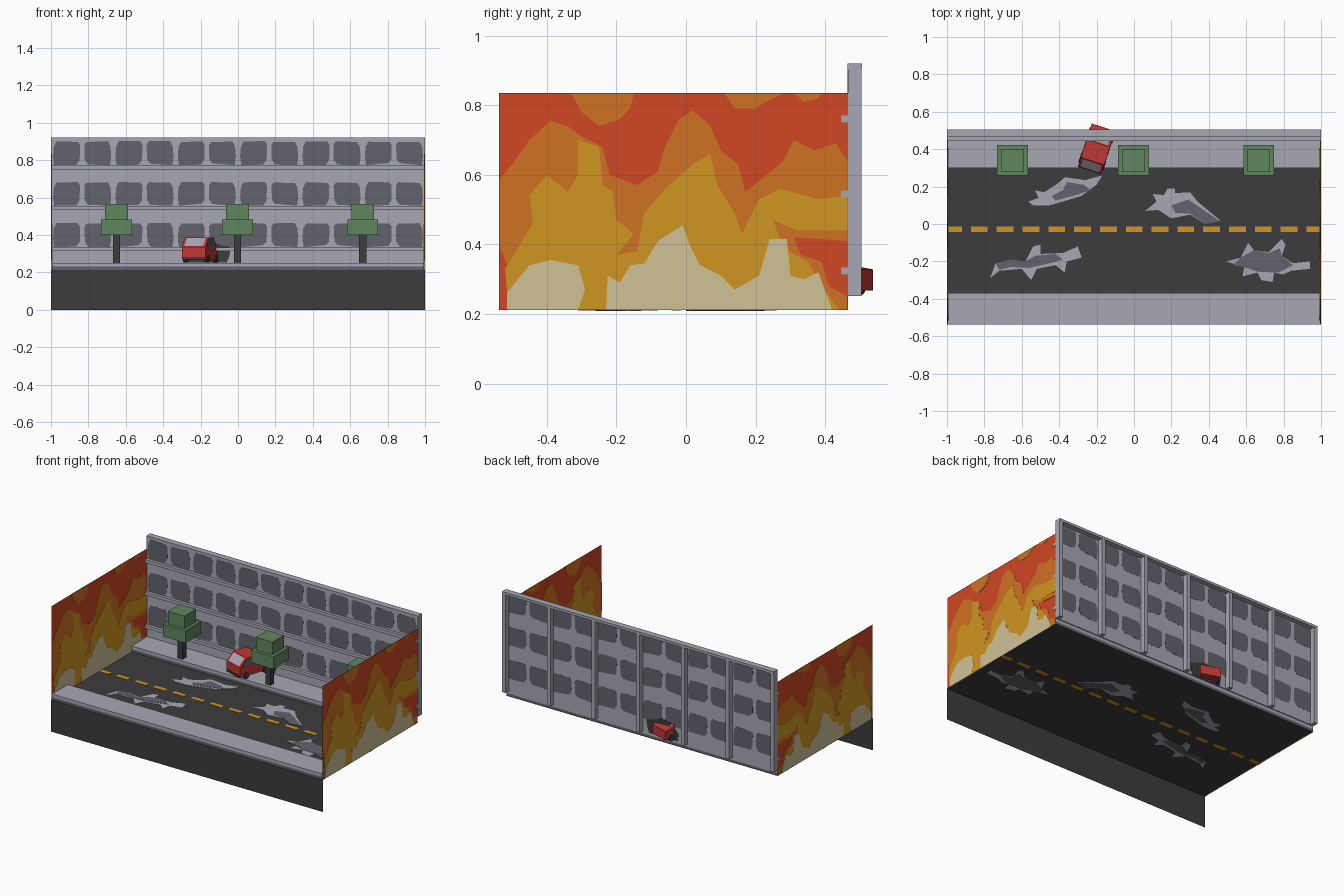
import bpy, bmesh, math, random
from mathutils import Matrix

random.seed(4)


def mat(name, r, g, b):
    m = bpy.data.materials.new(name)
    lin = [((c / 255 + 0.055) / 1.055) ** 2.4 if c > 10 else c / 3295 for c in (r, g, b)]
    m.diffuse_color = (*lin, 1)
    return m


LIGHT = mat("light_concrete", 166, 167, 179)
GREY = mat("dark_concrete", 98, 99, 108)
ASPHALT = mat("asphalt", 60, 60, 60)
GREEN = mat("leaf_green", 96, 134, 95)
RED = mat("car_red", 190, 56, 55)
FLAME = mat("flame_red", 208, 71, 35)
ORANGE = mat("flame_orange", 208, 114, 34)
YELLOW = mat("flame_yellow", 208, 150, 34)
CREAM = mat("flame_cream", 208, 193, 150)


def finish(name, bm, m):
    me = bpy.data.meshes.new(name)
    bm.to_mesh(me)
    bm.free()
    me.materials.append(m)
    ob = bpy.data.objects.new(name, me)
    bpy.context.collection.objects.link(ob)
    return ob


def box(name, x0, x1, y0, y1, z0, z1, m):
    bm = bmesh.new()
    bmesh.ops.create_cube(bm, size=1)
    for v in bm.verts:
        v.co = (x0 + (x1 - x0) * (v.co.x + .5), y0 + (y1 - y0) * (v.co.y + .5),
                z0 + (z1 - z0) * (v.co.z + .5))
    return finish(name, bm, m)


def plate(name, axis, pos, outlines, m, thick=0.0):
    """Flat outlines lying across one axis, thickened evenly to both sides."""
    bm = bmesh.new()
    place = {'x': lambda a, b: (pos, a, b), 'y': lambda a, b: (a, pos, b),
             'z': lambda a, b: (a, b, pos)}[axis]
    for pts in outlines:
        bm.faces.new([bm.verts.new(place(a, b)) for a, b in pts])
    ob = finish(name, bm, m)
    if thick:
        s = ob.modifiers.new("thickness", 'SOLIDIFY')
        s.thickness, s.offset = thick, 0
    return ob


def rect(a0, a1, b0, b1):
    return [(a0, b0), (a1, b0), (a1, b1), (a0, b1)]


# Road, front skirt and lane dashes
plate("road", 'z', .212, [rect(-1, 1, -.537, .465)], ASPHALT)
plate("front_skirt", 'y', -.537, [rect(-1, 1, 0, .212)], ASPHALT)
dashes = [rect(max(-1, -1.01 + i * .138), min(1, -.92 + i * .138), -.042, -.014) for i in range(15)]
plate("lane_dashes", 'z', .212, dashes, YELLOW, .004)

# Sidewalks with a darker curb foot
for side, y0, y1 in (("front", -.536, -.37), ("back", .30, .465)):
    box(side + "_curb", -.995, .995, y0, y1, .213, .23, GREY)
    box(side + "_sidewalk", -.995, .995, y0, y1, .23, .251, LIGHT)

# Rubble patches on the road
rubble = [
    [(-.17, .26), (-.26, .235), (-.37, .25), (-.41, .215), (-.48, .17), (-.53, .18), (-.51, .14),
     (-.565, .12), (-.54, .10), (-.45, .10), (-.38, .12), (-.28, .15), (-.20, .21)],
    [(.06, .07), (.12, .12), (.10, .16), (.16, .155), (.18, .19), (.22, .19), (.22, .165), (.30, .17),
     (.34, .12), (.40, .07), (.46, .02), (.38, .0), (.30, .05), (.20, .03), (.13, .075)],
    [(-.77, -.29), (-.74, -.21), (-.66, -.19), (-.58, -.20), (-.54, -.12), (-.50, -.11), (-.50, -.16),
     (-.38, -.155), (-.30, -.12), (-.28, -.18), (-.36, -.20), (-.37, -.26), (-.42, -.22), (-.52, -.24),
     (-.55, -.30), (-.60, -.24), (-.72, -.25)],
    [(.49, -.20), (.57, -.18), (.61, -.10), (.64, -.14), (.72, -.15), (.79, -.08), (.81, -.11), (.79, -.17),
     (.85, -.21), (.94, -.20), (.94, -.24), (.84, -.25), (.80, -.27), (.75, -.26), (.74, -.31), (.68, -.30),
     (.66, -.26), (.58, -.28), (.59, -.23)]]
rubble_shade = [
    [(-.36, .225), (-.27, .21), (-.23, .18), (-.31, .155), (-.42, .125), (-.44, .15), (-.38, .18)],
    [(.20, .10), (.29, .13), (.35, .09), (.46, .015), (.38, .0), (.30, .055), (.22, .06)],
    [(-.74, -.21), (-.66, -.19), (-.58, -.20), (-.53, -.17), (-.42, -.16), (-.38, -.19), (-.45, -.21),
     (-.56, -.235), (-.66, -.23), (-.72, -.245)],
    [(.57, -.18), (.64, -.14), (.72, -.155), (.78, -.13), (.79, -.17), (.85, -.22), (.77, -.26),
     (.66, -.255), (.59, -.23), (.53, -.22)]]
plate("rubble", 'z', .212, rubble, LIGHT, .004)
plate("rubble_shade", 'z', .212, rubble_shade, GREY, .007)

# Flame backdrops at both ends, layered from red to cream
orange = [
    [(-.537, .40), (-.537, .585), (-.50, .63), (-.45, .70), (-.39, .755), (-.34, .74), (-.30, .71), (-.24, .68),
     (-.22, .60), (-.14, .57), (-.08, .61), (-.06, .68), (-.02, .76), (.02, .785), (.07, .74), (.10, .67),
     (.15, .63), (.17, .55), (.22, .59), (.28, .64), (.31, .70), (.37, .67), (.43, .69), (.464, .64),
     (.464, .41), (.31, .42), (.33, .37), (.39, .35), (.41, .28), (.464, .25), (.464, .212), (-.50, .212),
     (-.51, .33)],
    [(-.33, .835), (-.30, .78), (-.25, .74), (-.19, .76), (-.16, .79), (-.15, .835)],
    [(.11, .835), (.14, .79), (.20, .79), (.23, .81), (.28, .835)],
    [(.31, .835), (.34, .81), (.38, .82), (.39, .835)]]
yellow = [
    [(-.51, .212), (-.52, .33), (-.44, .46), (-.45, .54), (-.40, .60), (-.34, .55), (-.31, .60), (-.31, .70),
     (-.25, .68), (-.24, .57), (-.21, .55), (-.20, .47), (-.15, .43), (-.20, .37), (-.14, .38), (-.12, .49),
     (-.06, .56), (.02, .63), (.07, .66), (.09, .57), (.14, .49), (.16, .43), (.21, .53), (.27, .56),
     (.38, .53), (.464, .54), (.464, .44), (.32, .44), (.25, .47), (.28, .39), (.35, .35), (.39, .28),
     (.44, .212)]]
cream = [
    [(-.515, .212), (-.515, .26), (-.45, .34), (-.39, .355), (-.31, .34), (-.29, .27), (-.31, .212)],
    [(-.23, .212), (-.225, .31), (-.19, .29), (-.16, .34), (-.12, .345), (-.08, .41), (-.01, .455), (.01, .40),
     (.04, .34), (.10, .31), (.14, .27), (.21, .31), (.24, .415), (.29, .415), (.30, .31), (.34, .30),
     (.38, .32), (.42, .212)]]
for side, x in (("left", -.996), ("right", .996)):
    plate(side + "_flame_wall", 'x', x, [rect(-.537, .465, .212, .835)], FLAME)
    for nm, shapes, m, t in (("orange", orange, ORANGE, .003), ("yellow", yellow, YELLOW, .005),
                             ("cream", cream, CREAM, .007)):
        plate(f"{side}_flame_{nm}", 'x', x, shapes, m, t)

# Facade: panel, top cap, ledges in front, pillars behind
box("facade_panel", -1, 1, .465, .471, .251, .918, LIGHT)
box("facade_cap", -1, 1, .464, .506, .903, .92, LIGHT)
for z in (.313, .534, .75):
    box("floor_ledge", -1, 1, .445, .466, z, z + .021, LIGHT)
for i in range(7):
    x = -.987 + i * .329
    box("back_pillar", x - .013, x + .013, .466, .505, .251, .91, LIGHT)

# Rough broken windows, twelve per floor
windows = []
for z0, z1 in ((.335, .465), (.556, .684), (.773, .902)):
    for i in range(12):
        c = -1 + (i + .5) / 6
        w = .072
        j = [random.uniform(0, .012) for _ in range(4)]
        pts = [(-w + .02, z0 + j[0]), (w - .006, z0), (w, z0 + .045), (w - .004, z1 - .03),
               (w - .018, z1 - j[1] * .5), (-w + .012, z1 - j[2] * .5), (-w, z1 - .02), (-w + j[3] * .4, z0 + .03)]
        s = 1 if i % 2 else -1
        windows.append([(c + s * a, b) for a, b in pts])
plate("windows", 'y', .468, windows, GREY, .0075)

# Crash hole in the facade
hole = [(-.27, .252), (-.275, .30), (-.24, .33), (-.22, .36), (-.14, .37), (-.09, .345), (-.04, .335),
        (-.045, .29), (-.06, .252)]
plate("crash_hole", 'y', .468, [hole], ASPHALT, .0095)

# Block trees
for x in (-.65, -.003, .667):
    box("tree_trunk", x - .019, x + .019, .32, .358, .25, .405, ASPHALT)
    box("tree_lower_crown", x - .082, x + .082, .258, .422, .40, .482, GREEN)
    box("tree_upper_crown", x - .061, x + .061, .279, .401, .48, .566, GREEN)

# Crashed car, built straight along y and then turned
car = Matrix.Translation((-.20, .403, 0)) @ Matrix.Rotation(math.radians(-18), 4, 'Z')
profile = [(-.12, .268), (-.12, .335), (-.07, .387), (.03, .387), (.065, .338), (.12, .328), (.12, .268)]
bm = bmesh.new()
f = bm.faces.new([bm.verts.new((-.066, y, z)) for y, z in profile])
ext = bmesh.ops.extrude_face_region(bm, geom=[f])
bmesh.ops.translate(bm, vec=(.132, 0, 0), verts=[v for v in ext['geom'] if isinstance(v, bmesh.types.BMVert)])
bmesh.ops.recalc_face_normals(bm, faces=bm.faces)
parts = [finish("car_body", bm, RED)]
for name, (ya, za), (yb, zb) in (("car_rear_window", profile[1], profile[2]),
                                 ("car_windscreen", profile[4], profile[3])):
    bm = bmesh.new()
    n = -1 if ya < 0 else 1
    ring = []
    for x, t in ((-.052, .1), (.052, .1), (.052, .9), (-.052, .9)):
        ring.append(bm.verts.new((x, ya + (yb - ya) * t + n * .002, za + (zb - za) * t + .002)))
    bm.faces.new(ring if n < 0 else ring[::-1])
    parts.append(finish(name, bm, LIGHT))
for s in (-1, 1):
    parts.append(plate("car_side_windows", 'x', s * .066, [
        [(-.10, .338), (-.066, .377), (-.03, .377), (-.03, .338)],
        [(-.02, .338), (-.02, .377), (.025, .377), (.05, .338)]], GREY, .004))
    for y in (-.072, .075):
        bm = bmesh.new()
        bmesh.ops.create_cone(bm, cap_ends=True, segments=10, radius1=.022, radius2=.022, depth=.02,
                              matrix=Matrix.Translation((s * .06, y, .273)) @ Matrix.Rotation(math.pi / 2, 4, 'Y'))
        parts.append(finish("car_wheel", bm, ASPHALT))
parts.append(box("car_bumper", -.064, .064, -.124, -.118, .268, .282, ASPHALT))
for p in parts:
    p.matrix_world = car
